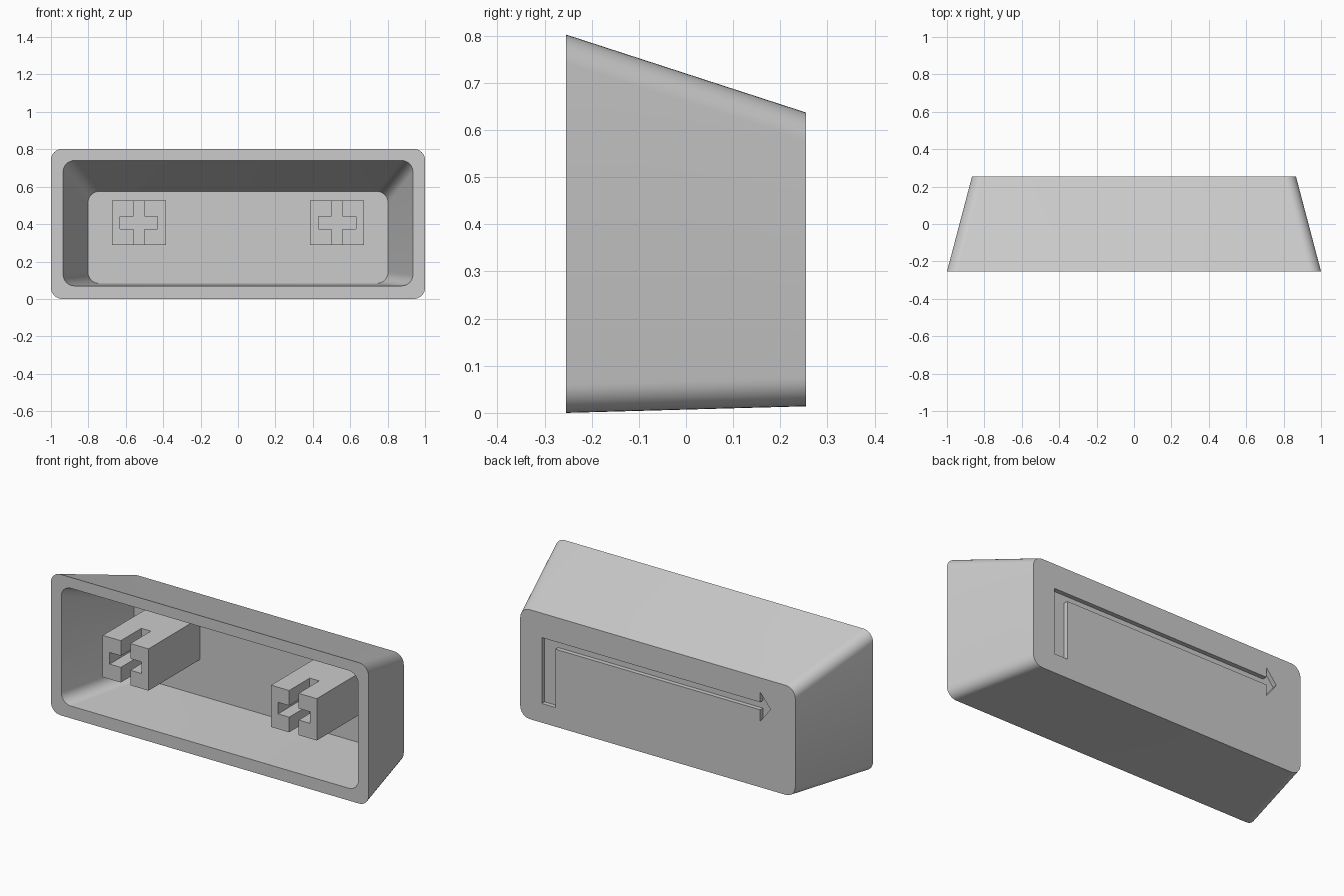
import bpy
import bmesh
import math

if "Cube" in bpy.data.objects:
    bpy.data.objects.remove(bpy.data.objects["Cube"], do_unlink=True)

FRONT, BACK, FLOOR = -0.254, 0.254, 0.21

grey = bpy.data.materials.new("plain grey")
grey.use_nodes = True
grey.diffuse_color = (0.6, 0.6, 0.6, 1)
grey.node_tree.nodes["Principled BSDF"].inputs["Base Color"].default_value = (0.6, 0.6, 0.6, 1)


def rounded_rect(half_width, bottom, top, radius, segments=8):
    """Outline in x, z with rounded corners."""
    points = []
    corners = [(1, top - radius), (-1, top - radius), (-1, bottom + radius), (1, bottom + radius)]
    for i, (side, cz) in enumerate(corners):
        cx = side * (half_width - radius)
        for k in range(segments + 1):
            a = math.pi / 2 * (i + k / segments)
            points.append((cx + radius * math.cos(a), cz + radius * math.sin(a)))
    return points


def loft(name, sections):
    """Skin a list of (outline, y) sections and cap both ends."""
    bm = bmesh.new()
    rings = [[bm.verts.new((x, y, z)) for x, z in outline] for outline, y in sections]
    for a, b in zip(rings, rings[1:]):
        for i in range(len(a)):
            j = (i + 1) % len(a)
            bm.faces.new((a[i], a[j], b[j], b[i]))
    bm.faces.new(rings[0])
    bm.faces.new(rings[-1])
    bmesh.ops.recalc_face_normals(bm, faces=bm.faces)
    mesh = bpy.data.meshes.new(name)
    bm.to_mesh(mesh)
    bm.free()
    mesh.materials.append(grey)
    obj = bpy.data.objects.new(name, mesh)
    bpy.context.collection.objects.link(obj)
    return obj


def activate(obj):
    bpy.ops.object.select_all(action="DESELECT")
    obj.select_set(True)
    bpy.context.view_layer.objects.active = obj


def carve(obj, cutter):
    """Subtract the cutter, then remove it."""
    cutter.hide_render = True
    mod = obj.modifiers.new("carve", "BOOLEAN")
    mod.operation = "DIFFERENCE"
    mod.solver = "EXACT"
    mod.object = cutter
    activate(obj)
    bpy.ops.object.modifier_apply(modifier=mod.name)
    bpy.data.objects.remove(cutter, do_unlink=True)


# Hollow tapered shell, open at the front
shell = loft("cap_shell", [
    (rounded_rect(0.866, 0.014, 0.637, 0.06), BACK),
    (rounded_rect(1.0, 0.0, 0.802, 0.06), FRONT),
    (rounded_rect(0.935, 0.07, 0.74, 0.06), FRONT),
    (rounded_rect(0.802, 0.083, 0.575, 0.06), FLOOR),
])

# Bent arrow recessed into the back
arrow = [(0.73, 0.498), (-0.645, 0.498), (-0.645, 0.555), (-0.71, 0.474),
         (-0.645, 0.39), (-0.645, 0.455), (0.645, 0.455), (0.645, 0.123), (0.73, 0.123)]
carve(shell, loft("arrow_cutter", [(arrow, BACK - 0.025), (arrow, BACK + 0.05)]))
activate(shell)
bpy.ops.object.shade_smooth_by_angle(angle=math.radians(30))


# Two mounting posts with cross-shaped sockets
def box(cx, cz, half_x, half_z):
    return [(cx - half_x, cz - half_z), (cx + half_x, cz - half_z),
            (cx + half_x, cz + half_z), (cx - half_x, cz + half_z)]


def slot(cx, half_x, half_z):
    outline = box(cx, 0.407, half_x, half_z)
    return loft("slot_cutter", [(outline, FRONT - 0.05), (outline, FRONT + 0.185)])


for name, cx in (("right_post", -0.53), ("left_post", 0.53)):
    outline = box(cx, 0.407, 0.144, 0.119)
    post = loft(name, [(outline, FRONT), (outline, FLOOR + 0.005)])
    carve(post, slot(cx, 0.03, 0.2))
    carve(post, slot(cx, 0.1, 0.033))
